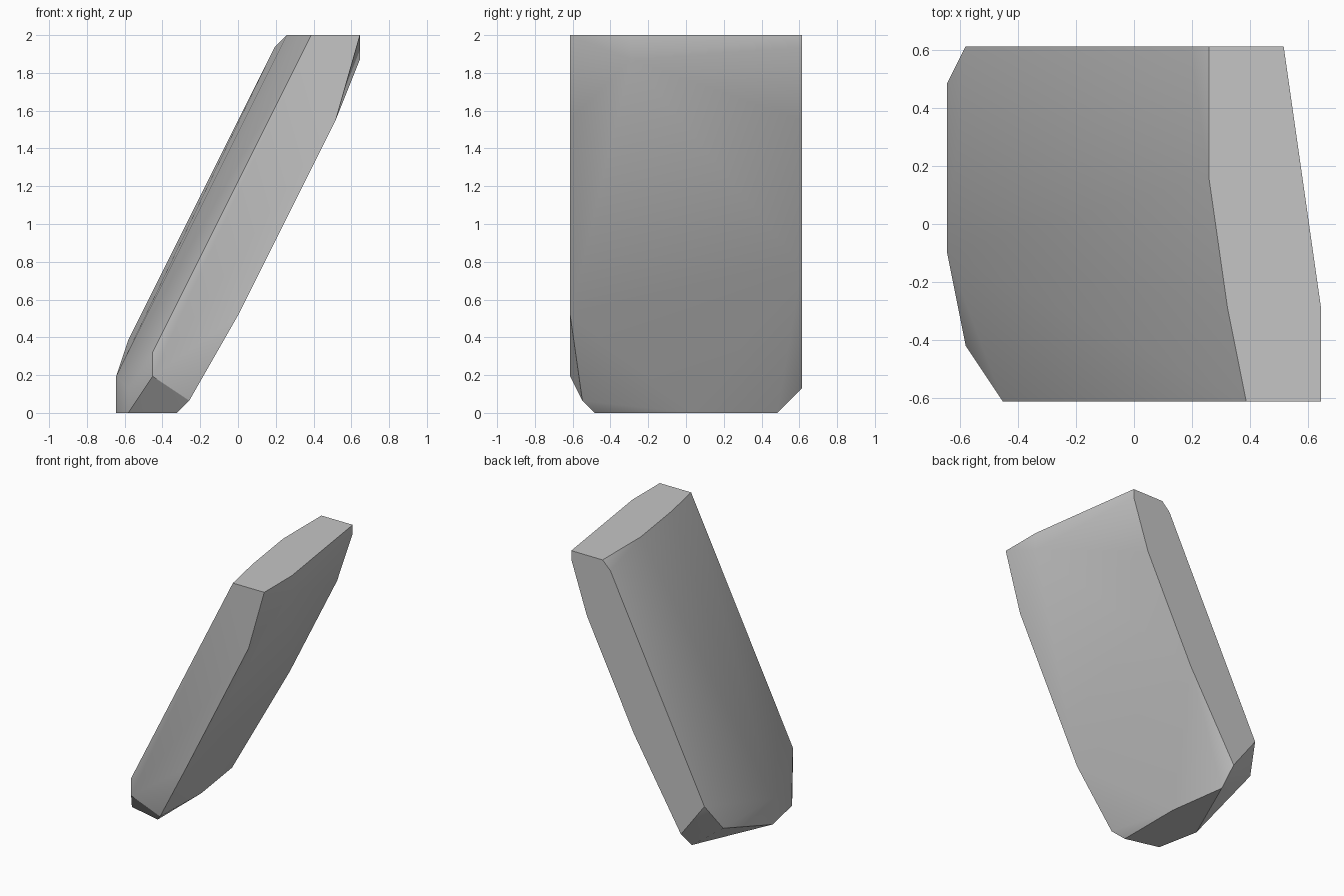
import bpy
import bmesh
import math
from mathutils import Vector

cube = bpy.data.objects.get("Cube")
if cube:
    bpy.data.objects.remove(cube, do_unlink=True)

# One grid step: the slab is 31 steps tall and 19 steps deep
STEP = 2 / 31
DEPTH = 19


def make_material(name, color):
    material = bpy.data.materials.new(name)
    material.use_nodes = True
    material.diffuse_color = color
    material.node_tree.nodes["Principled BSDF"].inputs["Base Color"].default_value = color
    return material


def build_hull(name, sections, material):
    """Wrap a convex skin around (x, z) corner points set at each depth."""
    bm = bmesh.new()
    for depth, corners in sections.items():
        for x, z in corners:
            bm.verts.new(Vector((x, depth - DEPTH / 2, z)) * STEP)
    hull = bmesh.ops.convex_hull(bm, input=bm.verts[:])
    spare = {v for key in ("geom_interior", "geom_unused") for v in hull[key]
             if isinstance(v, bmesh.types.BMVert) and not v.link_faces}
    bmesh.ops.delete(bm, geom=list(spare), context='VERTS')

    # Merge coplanar triangles into clean flat faces
    bmesh.ops.dissolve_limit(bm, angle_limit=math.radians(0.5),
                             verts=bm.verts[:], edges=bm.edges[:])
    bmesh.ops.recalc_face_normals(bm, faces=bm.faces[:])

    mesh = bpy.data.meshes.new(name)
    bm.to_mesh(mesh)
    bm.free()
    mesh.materials.append(material)
    obj = bpy.data.objects.new(name, mesh)
    bpy.context.collection.objects.link(obj)
    return obj


# Leaning slab: corner points from the front side to the back side
slab_sections = {
    0: [(6, 31), (10, 31), (8, 24), (0, 8), (-7, 3), (-7, 5)],
    1: [(-4, 1)],
    2: [(-5, 0)],
    3: [(-9, 0), (-9, 2)],
    5: [(5, 31), (10, 31), (10, 29)],
    8: [(-10, 0), (-10, 3)],
    10: [(-5, 0)],
    12: [(4, 31)],
    17: [(-10, 3), (-6, 0)],
    DEPTH: [(4, 31), (8, 31), (8, 30), (6, 24), (0, 12), (-6, 2), (-9, 6), (3, 30)],
}
stone = make_material("light stone grey", (0.56, 0.56, 0.56, 1))
slab = build_hull("leaning_slab", slab_sections, stone)

# Soft broad faces with crisp rims
bpy.ops.object.select_all(action='DESELECT')
slab.select_set(True)
bpy.context.view_layer.objects.active = slab
bpy.ops.object.shade_smooth_by_angle(angle=math.radians(30))
